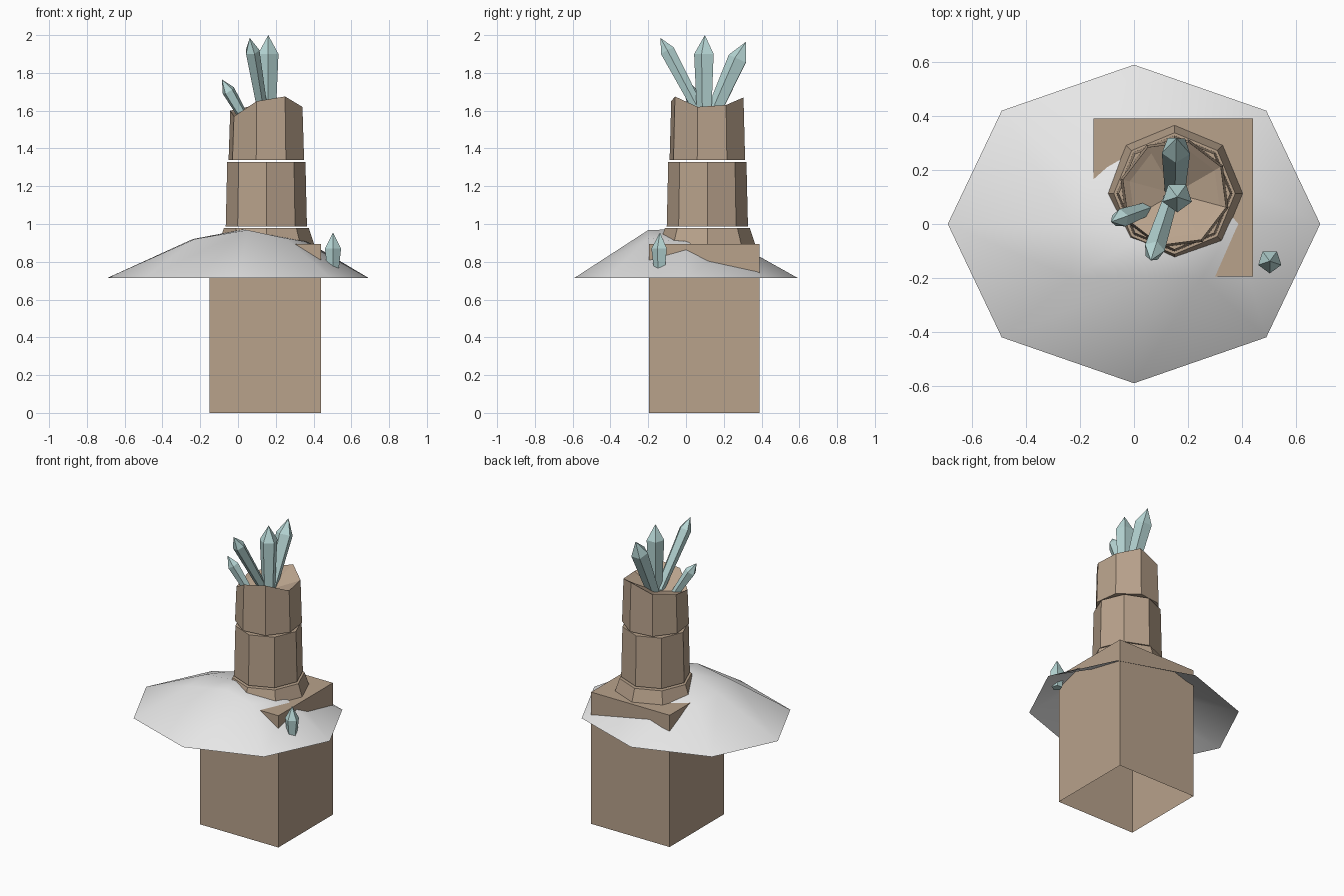
import bpy
import bmesh
from math import cos, sin, radians
from mathutils import Vector

cube = bpy.data.objects.get("Cube")
if cube:
    bpy.data.objects.remove(cube)


def material(name, rgb):
    m = bpy.data.materials.new(name)
    m.use_nodes = True
    col = (*rgb, 1)
    m.diffuse_color = col
    m.node_tree.nodes["Principled BSDF"].inputs["Base Color"].default_value = col
    return m


STONE = material("tan stone", (0.48, 0.36, 0.26))
SNOW = material("white snow", (0.80, 0.80, 0.80))
CRYSTAL = material("pale teal crystal", (0.48, 0.69, 0.68))


def add_object(name, bm, mat, smooth=False):
    bmesh.ops.recalc_face_normals(bm, faces=bm.faces[:])
    mesh = bpy.data.meshes.new(name)
    bm.to_mesh(mesh)
    bm.free()
    mesh.materials.append(mat)
    for p in mesh.polygons:
        p.use_smooth = smooth
    ob = bpy.data.objects.new(name, mesh)
    bpy.context.collection.objects.link(ob)
    return ob


def bridge(bm, a, b):
    for i in range(len(a)):
        j = (i + 1) % len(a)
        bm.faces.new((a[i], a[j], b[j], b[i]))


def fan(bm, loop, centre):
    c = bm.verts.new(centre)
    for i in range(len(loop)):
        bm.faces.new((loop[i], loop[(i + 1) % len(loop)], c))


# Square plinth, open underneath
bm = bmesh.new()
corners = [(-0.15, -0.195), (0.44, -0.195), (0.44, 0.39), (-0.15, 0.39)]
low, high = [[bm.verts.new((x, y, z)) for x, y in corners] for z in (0, 0.895)]
bridge(bm, low, high)
bm.faces.new(high)
add_object("plinth", bm, STONE)

# Eight-sided snow sheet, draped unevenly around the tower
bm = bmesh.new()
rim_xy = [(0.69, 0), (0.49, 0.42), (0, 0.59), (-0.49, 0.42),
          (-0.69, 0), (-0.49, -0.42), (0, -0.59), (0.49, -0.42)]
rim = [bm.verts.new((x, y, 0.715)) for x, y in rim_xy]
shoulder = [bm.verts.new(p) for p in (
    (0.37, 0, 0.905), (0.25, 0.21, 0.87), (0, 0.25, 0.905), (-0.2, 0.17, 0.885),
    (-0.24, 0, 0.92), (-0.23, -0.2, 0.92), (0.05, -0.2, 0.968), (0.25, -0.2, 0.925))]
bridge(bm, rim, shoulder)
fan(bm, shoulder, (0.03, -0.05, 0.972))
add_object("snow_cap", bm, SNOW, smooth=True)

# Stacked octagonal tower drums, separated by thin gaps
CX, CY = 0.15, 0.113


def ring(bm, radius, heights, turn=0):
    return [bm.verts.new((CX + radius * cos(radians(45 * i + turn)),
                          CY + radius * sin(radians(45 * i + turn)), z))
            for i, z in enumerate(heights)]


for name, r0, r1, z0, z1 in (("tower_foot", 0.256, 0.225, 0.885, 0.978),
                             ("tower_lower_drum", 0.215, 0.207, 0.988, 1.328)):
    bm = bmesh.new()
    a, b = ring(bm, r0, [z0] * 8), ring(bm, r1, [z1] * 8)
    bridge(bm, a, b)
    bm.faces.new(a)
    bm.faces.new(b)
    add_object(name, bm, STONE)

# Broken upper drum with a sunken top
bm = bmesh.new()
jagged = [1.62, 1.63, 1.67, 1.62, 1.60, 1.57, 1.65, 1.675]
a = ring(bm, 0.207, [1.34] * 8, -15)
b = ring(bm, 0.198, jagged, -15)
c = ring(bm, 0.172, [z - 0.012 for z in jagged], -15)
bridge(bm, a, b)
bridge(bm, b, c)
fan(bm, c, (CX, CY, 1.555))
bm.faces.new(a)
add_object("tower_upper_drum", bm, STONE)


# Five-sided crystals with pointed tips
def crystal(name, base, tip, radius, tip_length):
    base, tip = Vector(base), Vector(tip)
    axis = tip - base
    rot = axis.to_track_quat('Z', 'Y').to_matrix()
    bm = bmesh.new()
    loops = []
    for r, h in ((radius * 0.72, 0), (radius, axis.length - tip_length)):
        loops.append([bm.verts.new(base + rot @ Vector(
            (r * cos(radians(72 * i + 90)), r * sin(radians(72 * i + 90)), h)))
            for i in range(5)])
    bridge(bm, *loops)
    bm.faces.new(loops[0])
    fan(bm, loops[1], tip)
    add_object(name, bm, CRYSTAL)


crystal("tall_crystal", (0.16, 0.1, 1.55), (0.16, 0.1, 2.0), 0.057, 0.1)
crystal("back_crystal", (0.152, 0.13, 1.55), (0.157, 0.318, 1.965), 0.055, 0.1)
crystal("front_crystal", (0.135, 0.09, 1.56), (0.062, -0.135, 1.985), 0.04, 0.08)
crystal("side_crystal", (0.045, 0.055, 1.54), (-0.085, 0.008, 1.765), 0.036, 0.07)
crystal("ground_crystal", (0.503, -0.138, 0.762), (0.503, -0.138, 0.955), 0.045, 0.085)
